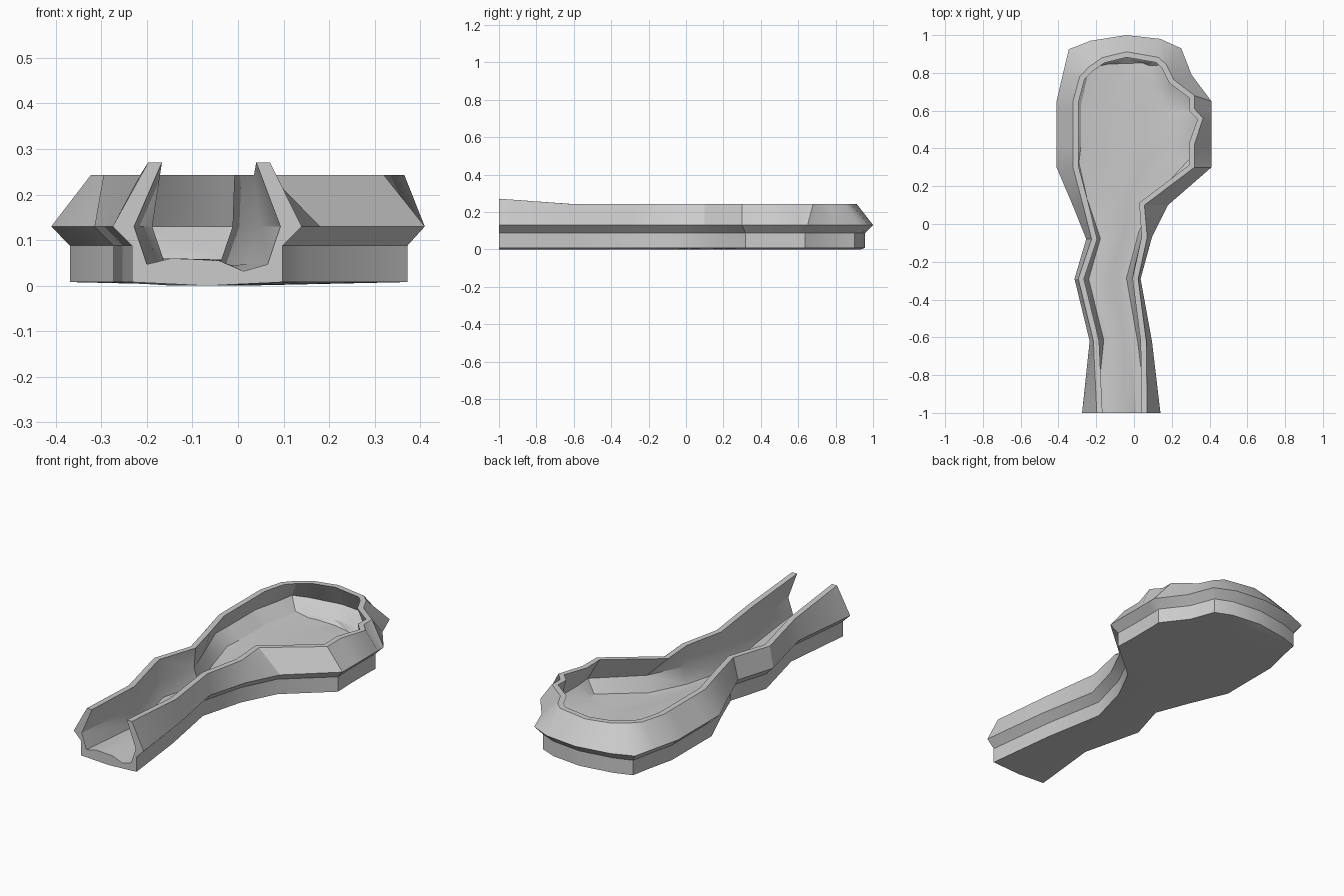
import bpy, bmesh
from mathutils import Vector

if "Cube" in bpy.data.objects:
    bpy.data.objects.remove(bpy.data.objects["Cube"])

# Stations along the banks: outer ridge x, y, then rim outer edge x, y
LEFT = [(-.275, -1, -.197, -1), (-.235, -.62, -.215, -.62), (-.315, -.29, -.295, -.29),
        (-.253, -.08, -.225, -.08), (-.325, .1, -.27, .1), (-.41, .3, -.323, .3),
        (-.41, .42, -.323, .42), (-.41, .55, -.323, .55), (-.41, .6, -.323, .6),
        (-.41, .65, -.323, .65), (-.375, .8, -.288, .78), (-.345, .925, -.24, .83),
        (-.23, .97, -.17, .88)]
APEX = [(-.04, 1.0, -.04, .912)]
RIGHT = [(.14, .98, .13, .882), (.25, .93, .17, .845), (.305, .79, .21, .765),
         (.41, .65, .32, .68), (.41, .6, .32, .61), (.41, .55, .365, .56),
         (.41, .42, .32, .42), (.41, .3, .32, .3), (.18, .1, .055, .1),
         (.095, -.07, .07, -.07), (.035, -.29, .022, -.29), (.095, -.62, .065, -.62),
         (.14, -1, .07, -1)]
PATH = LEFT + APEX + RIGHT
N = len(PATH)
HALF = len(LEFT)


def inset(pts, amounts):
    """Move an open outline inwards; its two ends slide along x only."""
    out = []
    for i, p in enumerate(pts):
        if i in (0, N - 1):
            n = Vector((1 if i == 0 else -1, 0))
        else:
            a, b = (p - pts[i - 1]).normalized(), (pts[i + 1] - p).normalized()
            d = (a + b).normalized()
            n = Vector((d.y, -d.x))
        out.append(p + n * amounts[i])
    return out


ridge = [Vector(s[:2]) for s in PATH]
rim = [Vector(s[2:]) for s in PATH]
pond = [0 if y < .05 else min(1, (y - .05) / .3) for _, y, _, _ in PATH]
top_z = [.243 + max(0, -.63 - p.y) * .075 for p in rim]

# Rows of the bank section, from base underside over the rim to the bed
rows = [
    (inset(ridge, [.042] * N), [.008] * N),
    (inset(ridge, [.042] * N), [.088] * N),
    (ridge, [.13] * N),
    (rim, top_z),
    (inset(rim, [.03] * N), top_z),
    (inset(ridge, [.047 + .015 * k for k in pond]), [.13] * N),
    (inset(ridge, [.075 + .055 * k for k in pond]), [.047 + .028 * k for k in pond]),
]

bm = bmesh.new()
grid = [[bm.verts.new((p.x, p.y, z)) for p, z in zip(pts, zs)] for pts, zs in rows]

# Banks
for lower, upper in zip(grid, grid[1:]):
    for i in range(N - 1):
        bm.faces.new((lower[i], lower[i + 1], upper[i + 1], upper[i]))


def span(row, heights):
    """Fill between the two banks with cross strips and a fan at the far end."""
    strips = []
    for i in range(HALF):
        a, b = row[i], row[N - 1 - i]
        mids = []
        for k, h in enumerate(heights):
            co = a.co.lerp(b.co, (k + 1) / (len(heights) + 1))
            co.z = h
            mids.append(bm.verts.new(co))
        strips.append([a] + mids + [b])
    for s, t in zip(strips, strips[1:]):
        for k in range(len(s) - 1):
            bm.faces.new((s[k], s[k + 1], t[k + 1], t[k]))
    for k in range(len(strips[-1]) - 1):
        bm.faces.new((strips[-1][k], strips[-1][k + 1], row[HALF]))
    return strips[0]


# Bed, underside and the open front end
bed_front = span(grid[-1], [.06, .058, .055, .045])
base_front = span(grid[0], [.0])
for v, h in zip(bed_front[1:-1], (.06, .058, .055, .032)):
    v.co.z = h
bm.faces.new([r[0] for r in grid] + bed_front[1:-1]
             + [r[-1] for r in reversed(grid)] + base_front[1:-1])

bmesh.ops.recalc_face_normals(bm, faces=bm.faces)
mesh = bpy.data.meshes.new("stream_and_pond_bed")
bm.to_mesh(mesh)
bm.free()
obj = bpy.data.objects.new("stream_and_pond_bed", mesh)
bpy.context.collection.objects.link(obj)
bpy.context.view_layer.objects.active = obj
obj.select_set(True)
bpy.ops.object.shade_smooth_by_angle()
